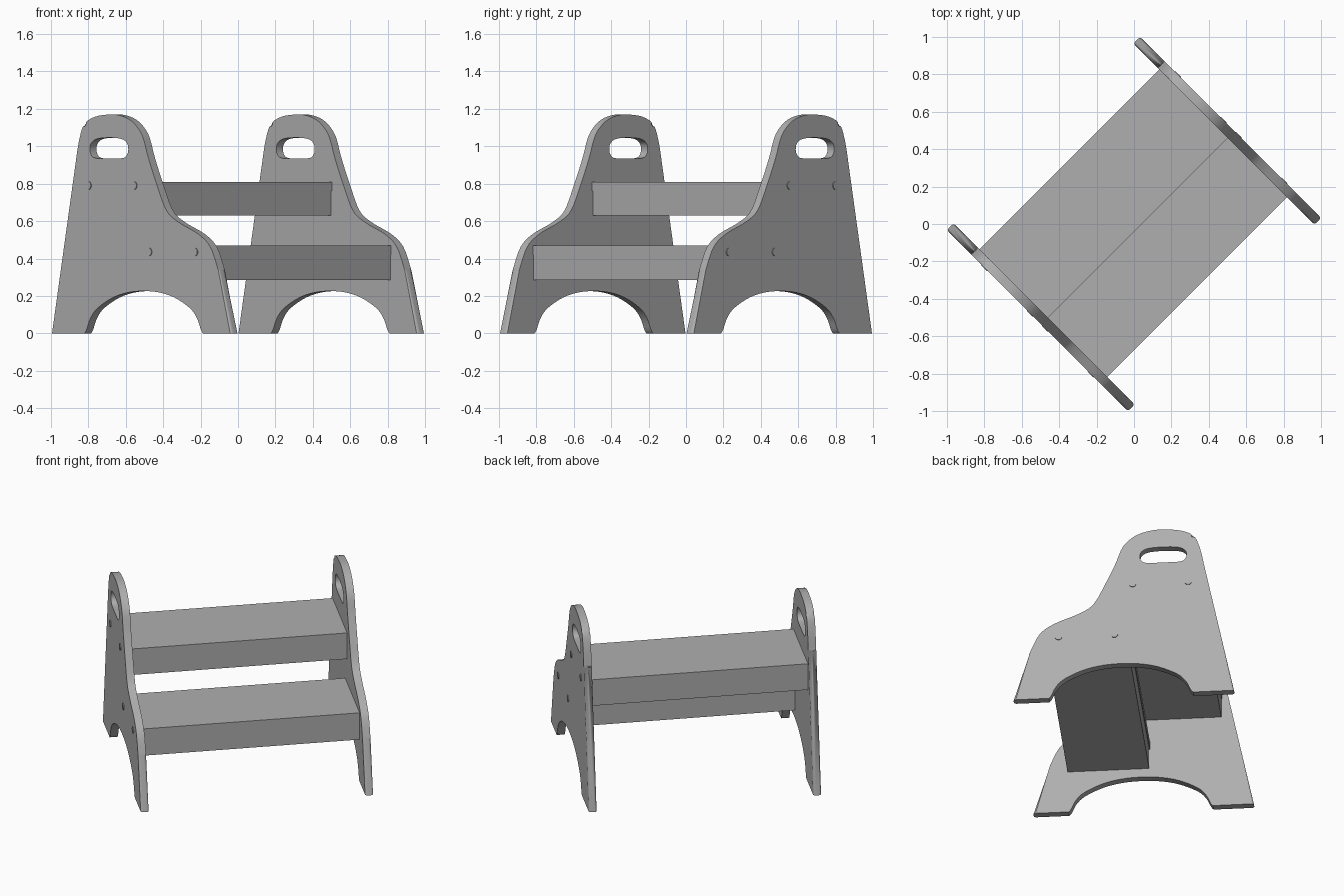
import bpy, bmesh, math
from mathutils import Vector, Matrix

if "Cube" in bpy.data.objects:
    bpy.data.objects.remove(bpy.data.objects["Cube"])

# The stool stands diagonally: local x = depth (steps face +x), local y = width
TURN = Matrix.Rotation(math.radians(-45), 4, 'Z')
INNER, OUTER = 0.68, 0.73

grey = bpy.data.materials.new("mid_grey")
grey.diffuse_color = (.43, .43, .43, 1)
grey.use_nodes = True
grey.node_tree.nodes["Principled BSDF"].inputs["Base Color"].default_value = grey.diffuse_color


def smooth_path(pts, n=5, closed=False):
    """Catmull-Rom curve through the given points."""
    p = [Vector(q) for q in pts]
    p = [p[-1]] + p + p[:2] if closed else [p[0]] + p + [p[-1]]
    out = []
    for i in range(1, len(p) - 2):
        a, b, c, d = p[i - 1:i + 3]
        for k in range(n):
            t = k / n
            out.append(0.5 * (2 * b + (c - a) * t + (2 * a - 5 * b + 4 * c - d) * t * t
                              + (3 * b - a - 3 * c + d) * t ** 3))
    if not closed:
        out.append(p[-1])
    return out


def finish(name, bm):
    bmesh.ops.recalc_face_normals(bm, faces=bm.faces)
    me = bpy.data.meshes.new(name)
    bm.to_mesh(me)
    bm.free()
    me.materials.append(grey)
    ob = bpy.data.objects.new(name, me)
    bpy.context.collection.objects.link(ob)
    ob.matrix_world = TURN
    return ob


def slab(name, outline, y0, y1, rounded=0):
    """Extrude an x-z outline from y0 to y1; round the rims of the first points."""
    bm = bmesh.new()
    front = [bm.verts.new((q[0], y0, q[1])) for q in outline]
    back = [bm.verts.new((q[0], y1, q[1])) for q in outline]
    bm.faces.new(front)
    bm.faces.new(back[::-1])
    n = len(outline)
    for i in range(n):
        j = (i + 1) % n
        bm.faces.new((front[i], back[i], back[j], front[j]))
    if rounded:
        rims = [bm.edges.get((r[i], r[i + 1])) for r in (front, back) for i in range(rounded - 1)]
        bmesh.ops.bevel(bm, geom=rims, offset=.014, offset_type='OFFSET', segments=3,
                        profile=.5, affect='EDGES', clamp_overlap=False)
    return finish(name, bm)


def box(name, x0, x1, z0, z1):
    return slab(name, [(x0, z0), (x1, z0), (x1, z1), (x0, z1)], -INNER, INNER)


def activate(ob):
    bpy.ops.object.select_all(action='DESELECT')
    ob.select_set(True)
    bpy.context.view_layer.objects.active = ob


def shade(ob, angle):
    activate(ob)
    bpy.ops.object.shade_smooth_by_angle(angle=math.radians(angle))


# Side panel outline: stepped upper edge and arched underside
upper = [(-.50, .90), (-.472, 1.03), (-.432, 1.118), (-.35, 1.158), (-.24, 1.17),
         (-.17, 1.166), (-.098, 1.146), (-.04, 1.11), (.01, 1.05), (.053, .936),
         (.114, .80), (.188, .658), (.28, .594), (.431, .53), (.522, .46),
         (.581, .337)]
half_arch = [(.448, 0), (.432, .02), (.403, .08), (.35, .134), (.236, .19),
             (.12, .218), (0, .226)]
arch = half_arch + [(-x, z) for x, z in half_arch[-2::-1]]
arch = [(x + .017, z) for x, z in arch]
top_edge = [Vector((-.685, 0))] + smooth_path(upper) + [Vector((.685, 0))]
outline = top_edge + smooth_path(arch, 4)

# Hand hole outline
slot = smooth_path([(-.35, .937), (-.25, .935), (-.14, .937), (-.107, .958), (-.1, .99),
                    (-.113, 1.02), (-.155, 1.04), (-.245, 1.046), (-.335, 1.04),
                    (-.377, 1.02), (-.39, .99), (-.383, .958)], 4, True)
cutter = slab("hand_hole_cutter", slot, -1, 1)
cutter.hide_render = True

screws = [(-.40, .79), (-.055, .79), (.058, .435), (.405, .435)]
for side, label in ((-1, "left"), (1, "right")):
    # Side panel: rounded upper rim, sharp arch and hand hole
    panel = slab(f"{label}_side_panel", outline, side * INNER, side * OUTER, len(top_edge))
    cut = panel.modifiers.new("hand_hole", 'BOOLEAN')
    cut.object = cutter
    cut.solver = 'EXACT'
    activate(panel)
    bpy.ops.object.modifier_apply(modifier=cut.name)
    shade(panel, 40)
    flat = panel.modifiers.new("flat_sides", 'WEIGHTED_NORMAL')
    flat.keep_sharp = True
    flat.weight = 100

    # Screw caps on the outer face
    bm = bmesh.new()
    for x, z in screws:
        place = Matrix.Translation((x, side * (OUTER - .001), z)) @ Matrix.Rotation(math.pi / 2, 4, 'X')
        bmesh.ops.create_cone(bm, cap_ends=True, segments=20, radius1=.022, radius2=.022,
                              depth=.012, matrix=place)
    shade(finish(f"{label}_screw_caps", bm), 40)

bpy.data.objects.remove(cutter)

# Steps: a tread board over a slightly inset deep support
for label, back, front, top, bottom in (("upper", -.488, .03, .81, .63),
                                        ("lower", -.04, .477, .47, .285)):
    box(f"{label}_tread", back, front, top - .05, top)
    box(f"{label}_step_support", back + .005, front - .005, bottom, top - .05)
